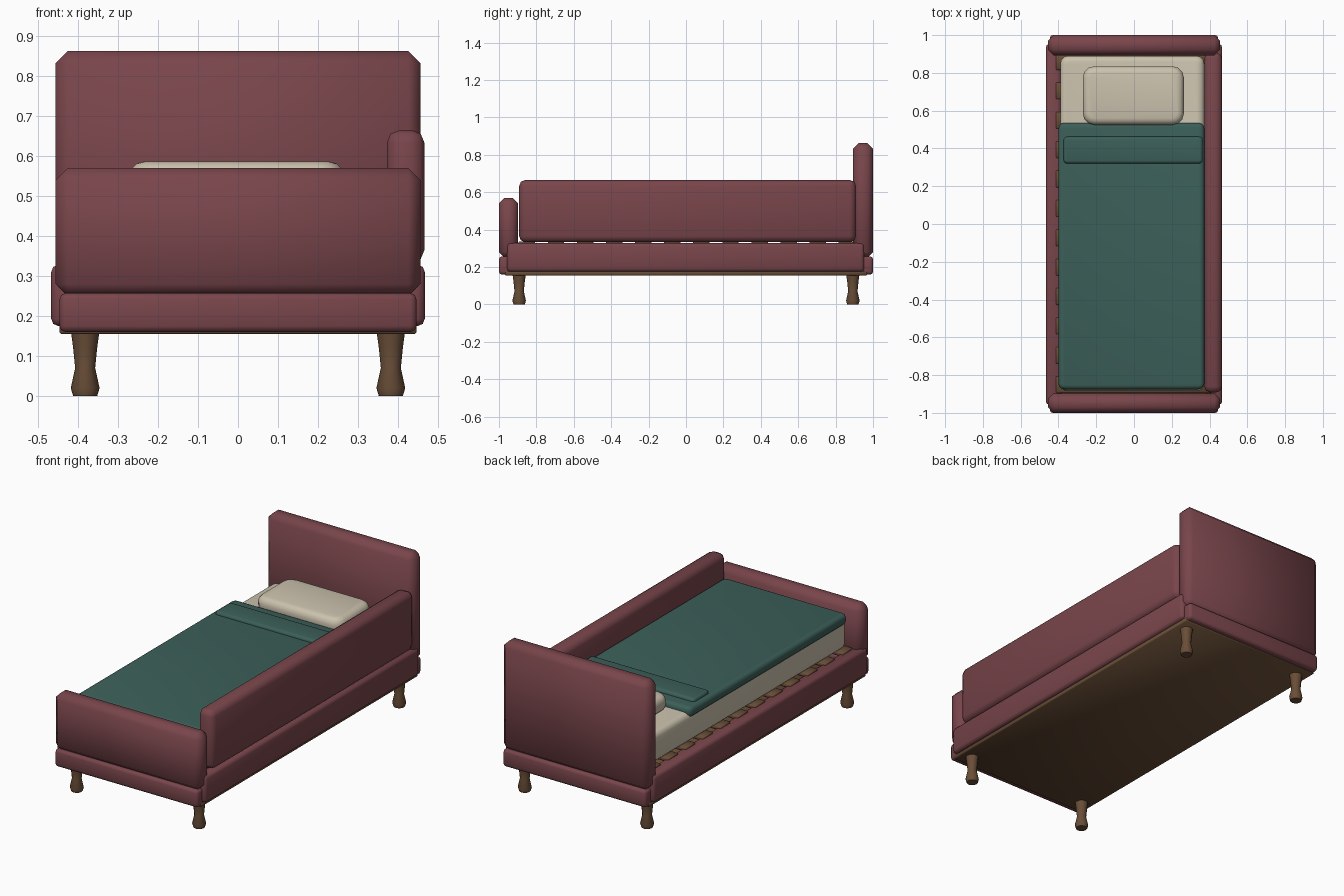
import bpy, bmesh, math

if "Cube" in bpy.data.objects:
    bpy.data.objects.remove(bpy.data.objects["Cube"])


def material(name, rgb):
    m = bpy.data.materials.new(name)
    m.diffuse_color = (*rgb, 1)
    m.use_nodes = True
    m.node_tree.nodes["Principled BSDF"].inputs["Base Color"].default_value = m.diffuse_color
    return m


FABRIC = material("burgundy_fabric", (0.19, 0.06, 0.07))
WOOD = material("brown_wood", (0.14, 0.075, 0.038))
LINEN = material("cream_linen", (0.60, 0.54, 0.42))
GREEN = material("green_blanket", (0.045, 0.115, 0.10))


def finish(bm, name, mat, angle=50):
    bmesh.ops.recalc_face_normals(bm, faces=bm.faces)
    me = bpy.data.meshes.new(name)
    bm.to_mesh(me)
    bm.free()
    me.materials.append(mat)
    ob = bpy.data.objects.new(name, me)
    bpy.context.collection.objects.link(ob)
    bpy.context.view_layer.objects.active = ob
    ob.select_set(True)
    bpy.ops.object.shade_smooth_by_angle(angle=math.radians(angle))
    ob.select_set(False)
    return ob


def box(name, mat, x, y, z, bevel=0.0, segments=1, corner=0.0):
    """Box between ranges; corner rounds the upright edges first, bevel the rest."""
    bm = bmesh.new()
    bmesh.ops.create_cube(bm, size=1)
    for v in bm.verts:
        for i, (a, b) in enumerate((x, y, z)):
            v.co[i] = (a + b) / 2 + v.co[i] * (b - a)
    if corner:
        upright = [e for e in bm.edges if abs(e.verts[0].co.z - e.verts[1].co.z) > 1e-4]
        bmesh.ops.bevel(bm, geom=upright, offset=corner, segments=3,
                        profile=0.5, affect='EDGES')
        edges = [e for e in bm.edges if abs(e.verts[0].co.z - e.verts[1].co.z) < 1e-4]
    else:
        edges = bm.edges[:]
    if bevel:
        bmesh.ops.bevel(bm, geom=edges, offset=bevel, segments=segments,
                        profile=0.5, affect='EDGES')
    return finish(bm, name, mat)


def turned_leg(name, cx, cy, profile, sides=12):
    bm = bmesh.new()
    rings = [[bm.verts.new((cx + r * math.cos(2 * math.pi * i / sides),
                            cy + r * math.sin(2 * math.pi * i / sides), z))
              for i in range(sides)] for r, z in profile]
    for lo, hi in zip(rings, rings[1:]):
        for i in range(sides):
            j = (i + 1) % sides
            bm.faces.new((lo[i], lo[j], hi[j], hi[i]))
    bm.faces.new(rings[0])
    bm.faces.new(rings[-1])
    return finish(bm, name, WOOD)


# Upholstered boards
box("headboard", FABRIC, (-0.456, 0.456), (0.893, 1.0), (0.25, 0.862), 0.03)
box("footboard", FABRIC, (-0.456, 0.456), (-1.0, -0.897), (0.25, 0.57), 0.03)
box("side_guard", FABRIC, (0.372, 0.466), (-0.892, 0.908), (0.333, 0.665), 0.032, 2)

# Lower rails
for side, s in (("left", -1), ("right", 1)):
    xs = sorted((s * 0.385, s * 0.467))
    box(side + "_rail", FABRIC, xs, (-0.957, 0.953), (0.175, 0.328), 0.018, 2)
for end, s in (("foot", -1), ("head", 1)):
    ys = sorted((s * 0.915, s * 1.0))
    box(end + "_rail", FABRIC, (-0.446, 0.446), ys, (0.16, 0.257), 0.015, 2)

# Wooden base board and slats
box("base_board", WOOD, (-0.446, 0.446), (-0.968, 0.968), (0.155, 0.18), 0.004)
for i in range(12):
    cy = 0.86 - i * 0.1555
    box(f"slat_{i + 1}", WOOD, (-0.414, 0.414), (cy - 0.044, cy + 0.044),
        (0.315, 0.337), 0.004)

# Legs
LEG = [(0.03, 0.0), (0.036, 0.02), (0.025, 0.07), (0.03, 0.12), (0.035, 0.157)]
for end, cy in (("front", -0.892), ("back", 0.892)):
    for side, cx in (("left", -0.382), ("right", 0.382)):
        turned_leg(f"{end}_{side}_leg", cx, cy, LEG)

# Bedding
box("mattress", LINEN, (-0.39, 0.372), (-0.885, 0.89), (0.335, 0.505), 0.03, 3, 0.04)
box("blanket", GREEN, (-0.40, 0.372), (-0.875, 0.535), (0.475, 0.535), 0.022, 3, 0.03)
box("blanket_fold", GREEN, (-0.373, 0.364), (0.32, 0.462), (0.515, 0.552), 0.015, 3, 0.02)
box("pillow", LINEN, (-0.271, 0.264), (0.525, 0.835), (0.495, 0.586), 0.035, 3, 0.06)
